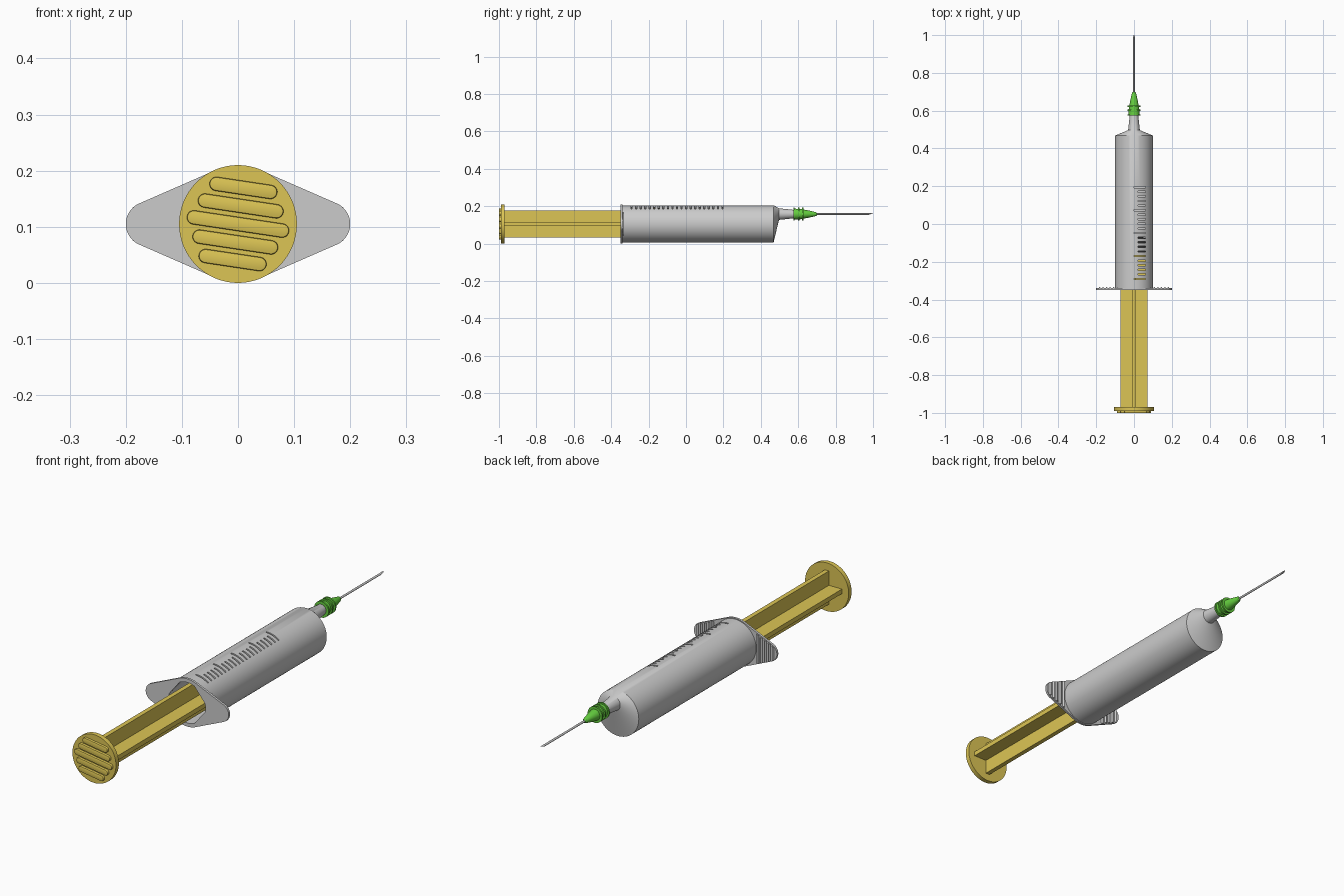
import bpy, bmesh, math
from math import sin, cos, pi, radians

if "Cube" in bpy.data.objects:
    bpy.data.objects.remove(bpy.data.objects["Cube"])

AXIS = 0.105      # height of barrel axis
TIP = 0.158       # height of the off-centre nozzle axis
N = 64


def material(name, rgb):
    m = bpy.data.materials.new(name)
    m.diffuse_color = (*rgb, 1)
    m.use_nodes = True
    m.node_tree.nodes["Principled BSDF"].inputs["Base Color"].default_value = m.diffuse_color
    return m


YELLOW = material("yellow_plastic", (0.72, 0.56, 0.09))
GREEN = material("green_plastic", (0.13, 0.62, 0.05))
RUBBER = material("dark_rubber", (0.03, 0.03, 0.03))


def finish(name, bm, mat=None):
    bmesh.ops.recalc_face_normals(bm, faces=bm.faces)
    me = bpy.data.meshes.new(name)
    bm.to_mesh(me)
    bm.free()
    ob = bpy.data.objects.new(name, me)
    bpy.context.collection.objects.link(ob)
    if mat:
        me.materials.append(mat)
    return ob


def smooth(ob):
    bpy.ops.object.select_all(action='DESELECT')
    ob.select_set(True)
    bpy.context.view_layer.objects.active = ob
    bpy.ops.object.shade_smooth_by_angle(angle=radians(30))


def circle(y, r, z=AXIS, n=N):
    return [(r * cos(2 * pi * i / n), y, z + r * sin(2 * pi * i / n)) for i in range(n)]


def add_loft(bm, rings, closed=False):
    """Skin a row of equal-length rings; cap the ends or join last to first."""
    vs = [[bm.verts.new(p) for p in ring] for ring in rings]
    n = len(rings[0])
    pairs = list(zip(vs, vs[1:])) + ([(vs[-1], vs[0])] if closed else [])
    for a, b in pairs:
        for i in range(n):
            j = (i + 1) % n
            bm.faces.new((a[i], a[j], b[j], b[i]))
    if not closed:
        bm.faces.new(vs[0])
        bm.faces.new(vs[-1])


def loft(name, rings, mat=None, closed=False):
    bm = bmesh.new()
    add_loft(bm, rings, closed)
    ob = finish(name, bm, mat)
    smooth(ob)
    return ob


def stadium(y, half, r, cx, cz, tilt, n=12):
    """Pill outline facing the front, tilted about its centre."""
    pts = []
    for side in (1, -1):
        for i in range(n + 1):
            a = -pi / 2 + pi * i / n
            u, v = side * (half - r_end + r * cos(a)), side * r * sin(a)
            pts.append((cx + u * cos(tilt) - v * sin(tilt), y,
                        cz + u * sin(tilt) + v * cos(tilt)))
    return pts


# barrel: hollow tube, slanted shoulder, off-centre nozzle
barrel = loft("barrel", [
    circle(-0.348, 0.1), circle(0.468, 0.1), circle(0.497, 0.031, TIP), circle(0.59, 0.021, TIP),
    circle(0.59, 0.011, TIP), circle(0.49, 0.014, TIP), circle(0.458, 0.088), circle(-0.348, 0.088),
], closed=True)

# graduation slots cut through the top of the barrel
bm = bmesh.new()
for i in range(21):
    y = 0.195 - i * 0.0243
    x0 = 0.0 if i % 5 == 0 else 0.022
    res = bmesh.ops.create_cube(bm, size=1)
    bmesh.ops.scale(bm, vec=(0.06 - x0, 0.007, 0.08), verts=res["verts"])
    bmesh.ops.translate(bm, vec=((0.06 + x0) / 2, y, AXIS + 0.085), verts=res["verts"])
cutter = finish("graduation_cutter", bm)
cutter.hide_render = True
mod = barrel.modifiers.new("graduations", 'BOOLEAN')
mod.operation, mod.solver, mod.object = 'DIFFERENCE', 'EXACT', cutter
bpy.context.view_layer.objects.active = barrel
bpy.ops.object.modifier_apply(modifier=mod.name)
bpy.data.objects.remove(cutter)
smooth(barrel)

# finger flange: hull of a large circle and two small end circles, with a bore
R, r, cx = 0.104, 0.04, 0.16
t = math.acos((R - r) / cx)
arcs = [(cx, r, -t, t, 20), (0, R, t, pi - t, 12), (-cx, r, pi - t, pi + t, 20),
        (0, R, pi + t, 2 * pi - t, 12)]
outline = [(c + q * cos(a0 + (a1 - a0) * i / k), q * sin(a0 + (a1 - a0) * i / k))
           for c, q, a0, a1, k in arcs for i in range(k + 1)]
# drop doubled tangent-point normals by keeping both ends: they are distinct points
bore = []
for x, z in outline:
    d = math.hypot(x, z)
    bore.append((0.088 * x / d, 0.088 * z / d))


def flat(pts, y):
    return [(x, y, AXIS + z) for x, z in pts]


loft("finger_flange", [flat(outline, -0.35), flat(outline, -0.34),
                       flat(bore, -0.34), flat(bore, -0.35)], closed=True)

# grip ridges on the needle side of both wings
bm = bmesh.new()
for side in (1, -1):
    for i in range(5):
        x = 0.108 + i * 0.0185
        if x < cx + r * cos(t):
            h = (R - x * cos(t)) / sin(t)
        else:
            h = math.sqrt(r * r - (x - cx) ** 2)
        h -= 0.003
        prof = [(0.005 * cos(pi * k / 8), 0.007 * sin(pi * k / 8)) for k in range(9)]
        add_loft(bm, [[(side * x + u, -0.3405 + v, AXIS + z) for u, v in prof] for z in (-h, h)])
smooth(finish("flange_ridges", bm))

# plunger: cross-shaped shaft, pusher disc, rubber seal
w, s = 0.0725, 0.01
cross = [(w, -s), (w, s), (s, s), (s, w), (-s, w), (-s, s),
         (-w, s), (-w, -s), (-s, -s), (-s, -w), (s, -w), (s, -s)]
loft("plunger_shaft", [flat(cross, -0.975), flat(cross, -0.18)], YELLOW)
loft("plunger_pusher", [circle(-0.19, 0.084), circle(-0.15, 0.084)], YELLOW)
loft("plunger_seal", [circle(y, q) for y, q in
                      [(-0.15, 0.087), (-0.137, 0.087), (-0.132, 0.08), (-0.105, 0.08),
                       (-0.1, 0.087), (-0.085, 0.087), (-0.06, 0.02)]], RUBBER)

# thumb disc with raised tilted grip bars
loft("thumb_disc", [circle(-0.99, 0.105), circle(-0.97, 0.105)], YELLOW)
bm = bmesh.new()
tilt = radians(-8.5)
r_end = 0.0125
for k, half in zip((-2, -1, 0, 1, 2), (0.061, 0.077, 0.092, 0.077, 0.061)):
    px, pz = -k * 0.0325 * sin(tilt), AXIS + k * 0.0325 * cos(tilt)
    add_loft(bm, [stadium(y, half, q, px, pz, tilt) for y, q in
                  [(-0.989, 0.0125), (-0.997, 0.0125), (-0.9993, 0.0115), (-1.0, 0.0095)]])
smooth(finish("thumb_grip_bars", bm, YELLOW))

# needle hub: ribbed collar and tapered nose
hub = [(0.574, 0.023), (0.574, 0.035), (0.581, 0.035), (0.581, 0.029), (0.599, 0.028),
       (0.599, 0.035), (0.606, 0.035), (0.606, 0.028), (0.62, 0.027), (0.62, 0.035),
       (0.627, 0.035), (0.627, 0.024), (0.65, 0.0205), (0.69, 0.0115), (0.697, 0.009), (0.7, 0.005)]
loft("needle_hub", [circle(y, q, TIP, 40) for y, q in hub], GREEN)

# needle with slanted point
nr = 0.0045
point = [(x, 0.988 + (z - TIP) / nr * 0.012, z) for x, y, z in circle(0, nr, TIP, 20)]
loft("needle", [circle(0.69, nr, TIP, 20), point])
